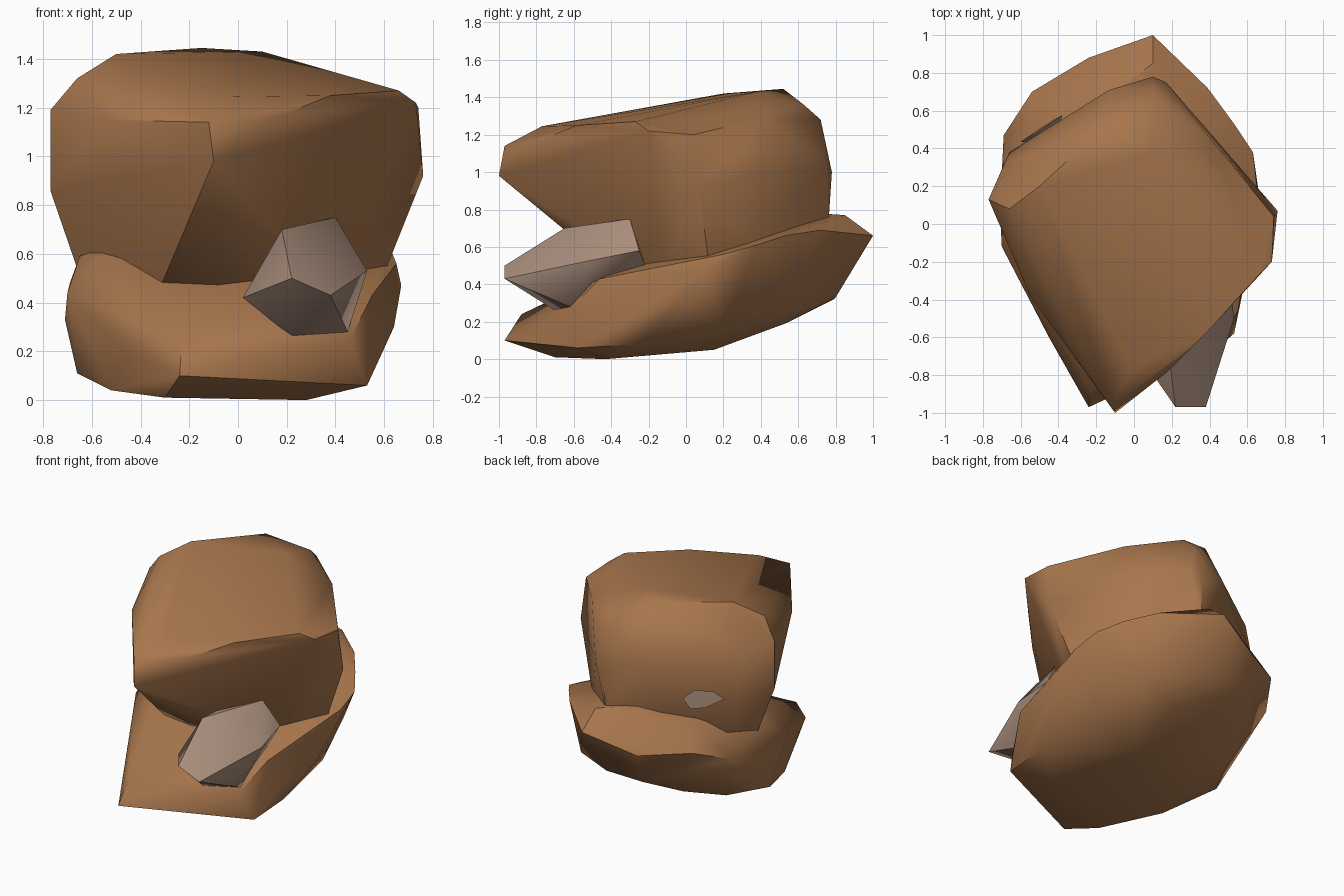
import bpy, bmesh, math
from mathutils import Vector


def material(name, rgb):
    m = bpy.data.materials.new(name)
    m.diffuse_color = (*rgb, 1)
    return m


def rock(name, points, mat, angle=42):
    """Faceted boulder: the convex hull of a few corner points."""
    bm = bmesh.new()
    for p in points:
        bm.verts.new(Vector(p))
    res = bmesh.ops.convex_hull(bm, input=bm.verts)
    junk = [e for e in res["geom_interior"] + res["geom_unused"]
            if isinstance(e, bmesh.types.BMVert)]
    bmesh.ops.delete(bm, geom=list(set(junk)), context='VERTS')
    bmesh.ops.recalc_face_normals(bm, faces=bm.faces)
    me = bpy.data.meshes.new(name)
    bm.to_mesh(me)
    bm.free()
    ob = bpy.data.objects.new(name, me)
    bpy.context.collection.objects.link(ob)
    me.materials.append(mat)
    bpy.ops.object.select_all(action='DESELECT')
    ob.select_set(True)
    bpy.context.view_layer.objects.active = ob
    bpy.ops.object.shade_smooth_by_angle(angle=math.radians(angle))
    return ob


brown = material("brown stone", (0.39, 0.18, 0.073))
grey = material("grey stone", (0.40, 0.27, 0.205))

# tilted base slab
rock("lower_rock", [
    # underside
    (-.30, -.70, .01), (.28, -.43, 0), (-.52, -.34, .04), (.10, .15, .05),
    (-.66, .02, .11), (-.35, .53, .19), (-.52, .30, .12), (.10, .53, .19),
    # front edge
    (-.24, -.97, .10), (.53, -.58, .06), (-.23, -.88, .24), (.46, -.64, .25),
    (-.45, -.60, .19),
    # right side
    (.53, -.25, .08), (.51, .20, .17), (.40, .58, .28),
    (.55, -.46, .43), (.64, -.05, .30), (.67, .10, .47), (.65, .20, .56),
    (.63, .38, .61), (.53, .53, .66), (.39, .72, .69),
    # back
    (.10, 1.0, .66), (.05, .80, .33), (-.22, .79, .32), (.10, .85, .77),
    (-.10, .70, .78), (-.24, .88, .54), (-.54, .70, .57), (-.42, .60, .72),
    (.02, .86, .45),
    # left side
    (-.69, .47, .48), (-.71, .07, .33), (-.70, -.12, .44), (-.65, .08, .59),
    (-.52, -.04, .64), (.30, .30, .64),
], brown)

# overhanging top boulder
rock("upper_rock", [
    # front prow
    (-.10, -1.0, .98), (-.12, -.97, 1.14), (-.02, -.77, 1.245),
    (.18, -.78, 1.17), (.38, -.58, 1.25),
    # right side
    (.66, -.27, 1.27), (.73, -.20, 1.22), (.76, .07, .92), (.74, .04, 1.20),
    (.60, .12, .52), (.43, .42, 1.29), (.45, .38, .58),
    # top
    (.50, .00, 1.30), (.10, .38, 1.43), (-.15, .52, 1.445), (-.50, .20, 1.42),
    (-.66, .08, 1.32), (-.55, -.38, 1.15),
    # back
    (.12, .63, 1.36), (.10, .72, 1.28), (.17, .75, 1.05), (.10, .78, 1.0),
    (.08, .76, .70), (-.13, .71, 1.12), (-.25, .63, .75), (-.66, .38, .85),
    (-.64, .33, 1.15), (-.58, .38, .60),
    # left side
    (-.77, .13, 1.19), (-.77, .13, .86), (-.66, .16, .54), (-.48, .12, .50),
    # underside, sunk into the base slab
    (-.32, -.34, .46), (-.08, -.32, .42), (.40, -.12, .42),
], brown)

# small wedge stone under the overhang
rock("wedge_rock", [
    (.22, -.97, .50), (.38, -.97, .43), (.02, -.68, .42), (.22, -.70, .26),
    (.45, -.62, .28), (.18, -.65, .70), (.40, -.30, .75), (.53, -.50, .53),
    (.50, -.25, .58), (.20, -.40, .70), (.08, -.50, .50), (.30, -.20, .45),
], grey)

# grey stone just showing through the back left of the top boulder
rock("back_chip", [
    (-.60, .435, .86), (-.38, .575, .86), (-.44, .535, .92), (-.42, .555, .79),
    (-.54, .47, .91), (-.50, .505, .80), (-.42, .42, .83),
], grey)
